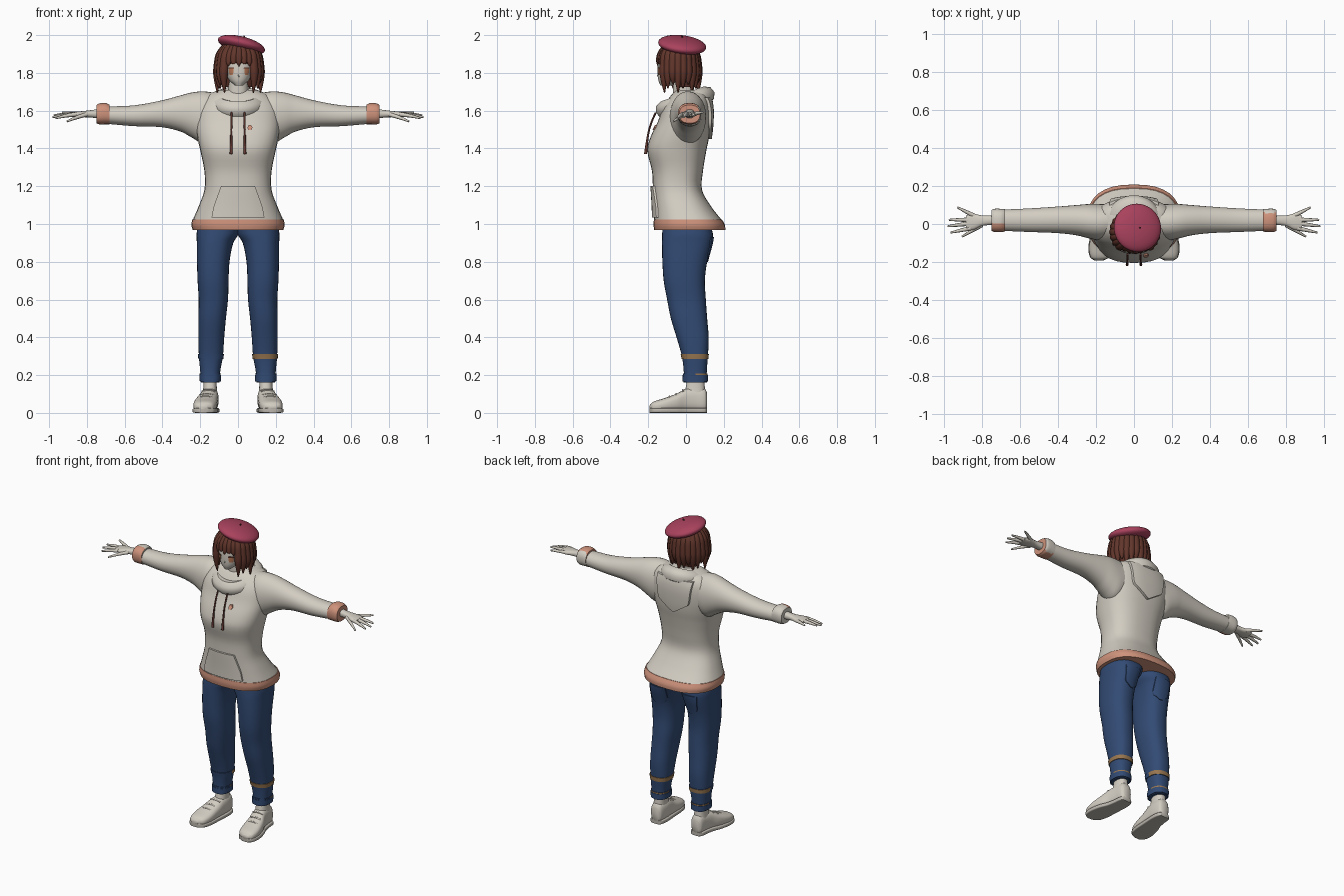
import bpy, bmesh
from math import sin, cos, pi, radians
from mathutils import Vector

cube = bpy.data.objects.get("Cube")
if cube:
    bpy.data.objects.remove(cube, do_unlink=True)


def material(name, *rgb):
    mat = bpy.data.materials.new(name)
    mat.use_nodes = True
    mat.diffuse_color = (*rgb, 1)
    node = next(n for n in mat.node_tree.nodes if n.type == 'BSDF_PRINCIPLED')
    node.inputs["Base Color"].default_value = (*rgb, 1)
    node.inputs["Roughness"].default_value = 0.8
    return mat


CREAM = material("cream", .65, .61, .54)
SOLE = material("sole_grey", .5, .47, .42)
DENIM = material("denim_blue", .032, .07, .175)
PEACH = material("peach", .62, .29, .2)
TAN = material("tan", .31, .18, .08)
HAIR = material("hair_brown", .12, .036, .024)
BERET = material("beret_red", .4, .055, .11)
CORD = material("cord_brown", .14, .045, .035)
IRIS = material("amber", .5, .2, .1)


def finish(name, bm, mats, pick=None):
    bmesh.ops.recalc_face_normals(bm, faces=bm.faces[:])
    for face in bm.faces:
        face.smooth = True
        if pick:
            face.material_index = pick(face.calc_center_median())
    mesh = bpy.data.meshes.new(name)
    bm.to_mesh(mesh)
    bm.free()
    for mat in mats:
        mesh.materials.append(mat)
    mesh.set_sharp_from_angle(angle=radians(45))
    obj = bpy.data.objects.new(name, mesh)
    bpy.context.collection.objects.link(obj)
    return obj


def sample(rows, t):
    """Smoothly interpolated cross-section limits at position t."""
    i = max(k for k in range(len(rows) - 1) if k == 0 or rows[k][0] <= t)
    p, q = rows[i], rows[i + 1]
    o, r = rows[max(i - 1, 0)], rows[min(i + 2, len(rows) - 1)]
    span = q[0] - p[0]
    u = min(max((t - p[0]) / span, 0), 1)
    out = []
    for k in range(1, len(p)):
        m = (q[k] - o[k]) / (q[0] - o[0]) * span
        n = (r[k] - p[k]) / (r[0] - p[0]) * span
        d = q[k] - p[k]
        out.append(p[k] + u * m + u * u * (3 * d - 2 * m - n) + u ** 3 * (m + n - 2 * d))
    return out


def loft(name, rows, axis, mats, power=2.4, sides=32, steps=4, flip=1, pick=None):
    """Skin of rounded sections; each row is position, then low/high on both cross axes."""
    bm = bmesh.new()
    ts = [p[0] + (q[0] - p[0]) * k / steps for p, q in zip(rows, rows[1:]) for k in range(steps)]
    rings = []
    for t in ts + [rows[-1][0]]:
        a0, a1, b0, b1 = sample(rows, t)
        ring = []
        for k in range(sides):
            c, s = cos(2 * pi * k / sides), sin(2 * pi * k / sides)
            a = (a0 + a1) / 2 + (a1 - a0) / 2 * abs(c) ** (2 / power) * (1 if c > 0 else -1)
            b = (b0 + b1) / 2 + (b1 - b0) / 2 * abs(s) ** (2 / power) * (1 if s > 0 else -1)
            x, y, z = {'x': (t, a, b), 'y': (a, t, b), 'z': (a, b, t)}[axis]
            ring.append(bm.verts.new((x * flip, y, z)))
        rings.append(ring)
    for low, high in zip(rings, rings[1:]):
        for k in range(sides):
            j = (k + 1) % sides
            bm.faces.new((low[k], low[j], high[j], high[k]))
    bm.faces.new(rings[0])
    bm.faces.new(rings[-1])
    return finish(name, bm, mats, pick)


def panel(name, rows, outline, side, mat, lift, flip=1, power=2.4, cells=10):
    """Thin plate hugging a vertical loft; outline rows are height, low x, high x."""
    bm = bmesh.new()
    grid = []
    for r in range(cells + 1):
        z = outline[0][0] + (outline[-1][0] - outline[0][0]) * r / cells
        p, q = next((p, q) for p, q in zip(outline, outline[1:]) if z <= q[0] + 1e-6)
        u = (z - p[0]) / (q[0] - p[0])
        x0, x1 = (p[k] + (q[k] - p[k]) * u for k in (1, 2))
        a0, a1, b0, b1 = sample(rows, z)
        line = []
        for c in range(cells + 1):
            x = x0 + (x1 - x0) * c / cells
            w = min(abs((2 * x - a0 - a1) / (a1 - a0)), 1)
            y = (b0 + b1) / 2 + side * ((b1 - b0) / 2 * (1 - w ** power) ** (1 / power) + lift)
            line.append(bm.verts.new((x * flip, y, z)))
        grid.append(line)
    for low, high in zip(grid, grid[1:]):
        for k in range(cells):
            bm.faces.new((low[k], low[k + 1], high[k + 1], high[k]))
    bm.normal_update()
    if sum(f.normal.y for f in bm.faces) * side < 0:
        bmesh.ops.reverse_faces(bm, faces=bm.faces[:])
    back = bmesh.ops.extrude_face_region(bm, geom=bm.faces[:])
    for v in back["geom"]:
        if isinstance(v, bmesh.types.BMVert):
            v.co.y -= side * (lift + .004)
    return finish(name, bm, [mat])


def tube(name, points, radii, mat, cyclic=False):
    """Tapered smooth tube along a path."""
    curve = bpy.data.curves.new(name, 'CURVE')
    curve.dimensions = '3D'
    curve.bevel_depth, curve.bevel_resolution, curve.use_fill_caps = 1, 2, True
    spline = curve.splines.new('NURBS')
    spline.points.add(len(points) - 1)
    for p, co, radius in zip(spline.points, points, radii):
        p.co, p.radius = (*co, 1), radius
    spline.order_u, spline.resolution_u = 3, 5
    spline.use_cyclic_u, spline.use_endpoint_u = cyclic, not cyclic
    temp = bpy.data.objects.new(name, curve)
    bpy.context.collection.objects.link(temp)
    graph = bpy.context.evaluated_depsgraph_get()
    bm = bmesh.new()
    shape = bpy.data.meshes.new_from_object(temp.evaluated_get(graph))
    bm.from_mesh(shape)
    bpy.data.objects.remove(temp)
    bpy.data.meshes.remove(shape)
    return finish(name, bm, [mat])


# Hoodie body, hem and front details
torso = [(1.02, -.24, .24, -.168, .19), (1.09, -.21, .21, -.17, .135), (1.18, -.178, .178, -.175, .085),
         (1.28, -.178, .178, -.18, .09), (1.39, -.2, .2, -.205, .108), (1.46, -.215, .215, -.188, .122),
         (1.54, -.225, .225, -.15, .13), (1.62, -.215, .215, -.12, .13), (1.68, -.17, .17, -.08, .115),
         (1.71, -.1, .1, -.05, .08)]
loft("hoodie_body", torso, 'z', [CREAM], power=2.5)
loft("hoodie_hem", [(.968, -.24, .24, -.168, .208), (.995, -.247, .247, -.172, .206),
                    (1.024, -.242, .242, -.17, .19)], 'z', [PEACH], power=2.5)
panel("front_pocket", torso, [(1.035, -.14, .14), (1.09, -.13, .13), (1.2, -.09, .09)], -1, CREAM, .012)
panel("hood_back", torso, [(1.45, -.005, .005), (1.52, -.11, .11), (1.67, -.13, .13)], 1, CREAM, .016)
ring = [(k, 2 * pi * k / 14) for k in range(14)]
tube("hood_collar", [(.112 * cos(a), .115 * sin(a) - .005, 1.645 + .04 * sin(a)) for k, a in ring],
     [.046] * 14, CREAM, cyclic=True)
panel("chest_button", torso, [(1.497, .057, .07), (1.51, .049, .077), (1.523, .057, .07)], -1, PEACH, .009)
for s, label in ((1, "left"), (-1, "right")):
    tube(label + "_drawstring", [(.035 * s, -.16, 1.59), (.035 * s, -.185, 1.54), (.036 * s, -.205, 1.46),
                                 (.036 * s, -.214, 1.37)], [.005, .005, .005, .008], CORD)

# Arms, hands, legs and shoes
arm = [(.1, -.07, .1, 1.47, 1.69), (.18, -.085, .105, 1.425, 1.702), (.24, -.075, .105, 1.455, 1.697),
       (.3, -.06, .1, 1.488, 1.682), (.4, -.048, .092, 1.512, 1.655), (.55, -.042, .082, 1.518, 1.628),
       (.69, -.036, .076, 1.53, 1.622)]
cuff = [(.68, -.04, .078, 1.528, 1.632), (.7, -.042, .08, 1.528, 1.64), (.735, -.042, .08, 1.528, 1.638),
        (.75, -.036, .074, 1.534, 1.63)]
palm = [(.74, -.005, .045, 1.56, 1.608), (.8, -.01, .045, 1.565, 1.6), (.85, -.032, .055, 1.565, 1.595),
        (.885, -.025, .045, 1.57, 1.59)]
fingers = [("thumb", (.8, -.005), (.905, -.066), 1.543), ("index", (.86, -.022), (.965, -.045), 1.56),
           ("middle", (.87, .002), (.982, -.012), 1.566), ("ring", (.87, .022), (.975, .022), 1.575),
           ("little", (.84, .042), (.93, .088), 1.59)]
leg = [(.16, .097, .196, -.012, .11), (.22, .094, .2, -.012, .11), (.3, .08, .207, -.022, .116),
       (.4, .073, .21, -.05, .12), (.5, .064, .21, -.08, .112), (.6, .053, .208, -.1, .105),
       (.7, .05, .214, -.118, .1), (.8, .045, .217, -.125, .112), (.9, .025, .218, -.127, .138),
       (.95, -.003, .219, -.126, .142), (1.06, -.01, .2, -.12, .11)]
shoe = [(-.192, .165, .205, .02, .04), (-.175, .132, .228, .006, .058), (-.12, .113, .236, .006, .076),
        (-.05, .108, .222, .006, .102), (0, .105, .202, .006, .128), (.05, .103, .192, .006, .134),
        (.1, .11, .185, .006, .128), (.112, .122, .172, .02, .105)]


def band(low, high, grow):
    """Slice of the trouser leg, slightly enlarged."""
    rows = []
    for t in (low, (low + high) / 2, high):
        a0, a1, b0, b1 = sample(leg, t)
        rows.append((t, a0 - grow, a1 + grow, b0 - grow, b1 + grow))
    return rows


for s, label in ((1, "left_"), (-1, "right_")):
    loft(label + "sleeve", arm, 'x', [CREAM], power=2.1, flip=s)
    limit = .06 if s > 0 else .01
    loft(label + "sleeve_cuff", cuff, 'x', [CREAM, PEACH], flip=s, pick=lambda c: int(c.y < limit))
    loft(label + "palm", palm, 'x', [CREAM], flip=s, sides=16)
    for name, base, tip, z in fingers:
        start, end = Vector((base[0] * s, base[1], 1.58)), Vector((tip[0] * s, tip[1], z))
        middle = start.lerp(end, .5) + Vector((0, 0, .005))
        tube(label + name + "_finger", [start, middle, end], [.012, .01, .005], CREAM)

    loft(label + "trouser_leg", leg, 'z', [DENIM], flip=s)
    loft(label + "trouser_cuff", band(.165, .2, .006), 'z', [DENIM], flip=s)
    panel(label + "back_pocket", leg, [(.8, .105, .125), (.83, .065, .165), (.93, .06, .17)],
          1, DENIM, .005, flip=s)
    for z in (.2, .298):
        loft(label + "trouser_stripe", band(z - .003, z + .009, .004) if z < .25 else band(z - .013, z + .013, .004),
             'z', [DENIM, TAN], flip=s, pick=lambda c: int(c.y > .05 or (s > 0 and z > .25)))

    loft(label + "ankle", [(.08, .11, .19, -.01, .105), (.13, .112, .184, -.002, .1),
                           (.19, .115, .18, .01, .095)], 'z', [CREAM], flip=s)
    loft(label + "shoe", shoe, 'y', [CREAM], flip=s, power=2.6)
    loft(label + "shoe_sole", [(y, a0 - .004, a1 + .004, 0, .026) for y, a0, a1, b0, b1 in shoe],
         'y', [SOLE], flip=s, power=6)
    for k in range(3):
        y = -.085 + .035 * k
        a0, a1, b0, b1 = sample(shoe, y)
        mid = (a0 + a1) / 2
        tube(label + "lace", [((mid - .035) * s, y, b1 - .008), (mid * s, y - .004, b1 + .006),
                              ((mid + .035) * s, y, b1 - .008)], [.005] * 3, CREAM)

# Head, neck and eyes
loft("neck", [(1.55, -.06, .06, -.08, .06), (1.66, -.056, .056, -.07, .045), (1.78, -.05, .055, -.07, .04)],
     'z', [CREAM])
head = [(1.732, -.015, .025, -.135, -.07), (1.76, -.046, .056, -.146, -.02), (1.8, -.066, .076, -.15, .02),
        (1.86, -.077, .087, -.147, .045), (1.92, -.07, .08, -.13, .045), (1.955, -.03, .04, -.09, 0)]
loft("head", head, 'z', [CREAM], power=2.2)
tube("nose", [(.005, -.14, 1.8), (.005, -.155, 1.785), (.005, -.142, 1.778)], [.004, .006, .003], CREAM)
for x, label in ((-.036, "right_"), (.046, "left_")):
    panel(label + "eye", head, [(1.79, x - .008, x + .008), (1.805, x - .013, x + .013),
                                (1.822, x - .011, x + .011)], -1, IRIS, .003, power=2.2)
    panel(label + "lash", head, [(1.822, x - .018, x + .018), (1.828, x - .013, x + .013)],
          -1, HAIR, .004, power=2.2)

# Bobbed hair made of overlapping locks around a solid core
loft("hair_core", [(1.725, -.08, .09, -.04, .05), (1.8, -.105, .112, -.07, .066), (1.88, -.1, .108, -.09, .068),
                   (1.95, -.07, .08, -.09, .05)], 'z', [HAIR])
locks = 24
for k in range(locks):
    angle = 2 * pi * k / locks
    dx, dy = sin(angle), -cos(angle)
    front = cos(angle)
    path = [(.5, 1.945), (.86, 1.91), (.97, 1.85)]
    if front > .8:
        path += [(1, 1.85), (1.02, 1.835 + .012 * (k % 2))]
        sizes = [.02, .022, .017, .01, .002]
    else:
        path += [(1.04, 1.78), (1.02 - .06 * (k % 2), 1.695 + .022 * (k % 3))]
        sizes = [.022, .026, .025, .023, .003]
    tube("hair_lock", [(.005 + .112 * q * dx, -.042 + .105 * q * dy, z) for q, z in path], sizes, HAIR)

# Tilted beret with a short stem
bm = bmesh.new()
bmesh.ops.create_uvsphere(bm, u_segments=40, v_segments=20, radius=.128)
for v in bm.verts:
    v.co.z *= .33
beret = finish("beret", bm, [BERET])
beret.location = (.018, -.02, 1.948)
beret.rotation_euler = (radians(-7), radians(14), 0)
tube("beret_stem", [(.026, -.02, 1.975), (.03, -.02, 1.987), (.034, -.02, 1.997)], [.005, .004, .004], CORD)
